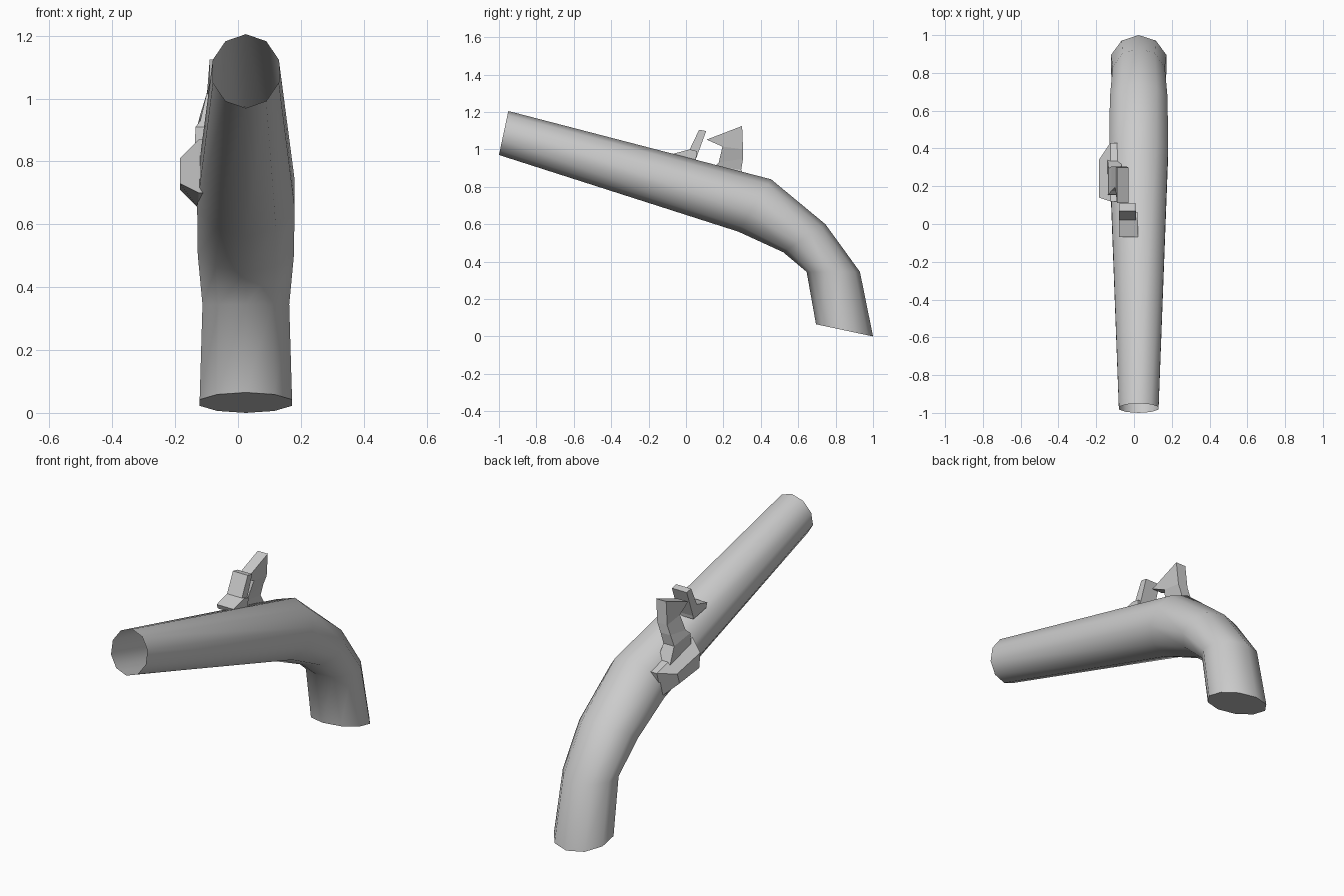
import bpy, bmesh
from math import cos, sin, pi

if "Cube" in bpy.data.objects:
    bpy.data.objects.remove(bpy.data.objects["Cube"])


def finish(name, bm, smooth=False):
    bmesh.ops.recalc_face_normals(bm, faces=bm.faces)
    mesh = bpy.data.meshes.new(name)
    bm.to_mesh(mesh)
    bm.free()
    ob = bpy.data.objects.new(name, mesh)
    bpy.context.collection.objects.link(ob)
    if smooth:
        bpy.ops.object.select_all(action='DESELECT')
        ob.select_set(True)
        bpy.context.view_layer.objects.active = ob
        bpy.ops.object.shade_smooth_by_angle(angle=0.9)
    return ob


def loft(name, rings, cap_start=True, smooth=False):
    """Skin rings of equal point count and cap the ends."""
    bm = bmesh.new()
    vs = [[bm.verts.new(p) for p in ring] for ring in rings]
    n = len(vs[0])
    for a, b in zip(vs, vs[1:]):
        for i in range(n):
            j = (i + 1) % n
            bm.faces.new((a[i], a[j], b[j], b[i]))
    if cap_start:
        bm.faces.new(vs[0])
    bm.faces.new(vs[-1])
    return finish(name, bm, smooth)


# Barrel and curved grip: ten-sided tube, open muzzle, flat butt
CX, SIDES = 0.025, 10


def section(ty, tz, by, bz, half_width):
    ring = []
    for i in range(SIDES):
        t = 2 * pi * i / SIDES
        ring.append((CX + half_width / cos(pi / SIDES) * sin(t),
                     (ty + by) / 2 + (ty - by) / 2 * cos(t),
                     (tz + bz) / 2 + (tz - bz) / 2 * cos(t)))
    return ring


sections = [(-0.95, 1.205, -1.0, 0.97, 0.105),
            (0.455, 0.84, 0.28, 0.56, 0.155),
            (0.745, 0.60, 0.52, 0.45, 0.153),
            (0.93, 0.345, 0.645, 0.345, 0.138),
            (1.0, 0.0, 0.695, 0.065, 0.147)]
loft("barrel_and_grip", [section(*s) for s in sections], cap_start=False, smooth=True)

# Striker plate in front of the hammer: wide foot with a leaning upright
foot = [(-0.07, 0.976), (0.02, 1.0), (0.06, 0.99), (0.05, 0.93), (-0.06, 0.95)]
upright = [(0.02, 1.0), (0.07, 1.105), (0.108, 1.098), (0.05, 0.94)]
loft("striker_foot", [[(x, y, z) for y, z in foot] for x in (-0.08, 0.022)])
loft("striker_upright", [[(x, y, z) for y, z in upright] for x in (-0.08, 0.01)])

# Lock plate on the left side, tapering outwards
inner = [(0.12, 0.87), (0.43, 0.79), (0.39, 0.65), (0.14, 0.70)]
outer = [(0.14, 0.81), (0.34, 0.77), (0.32, 0.71), (0.15, 0.73)]
loft("lock_plate", [[(-0.08, y, z) for y, z in inner],
                    [(-0.125, y, z) for y, z in inner],
                    [(-0.185, y, z) for y, z in outer]])

# Hammer: levels of (front y, front z, rear y, rear z, left x, right x)
levels = [(0.15, 0.80, 0.34, 0.80, -0.14, -0.06),
          (0.155, 0.91, 0.295, 0.89, -0.135, -0.07),
          (0.175, 0.93, 0.305, 0.95, -0.12, -0.06),
          (0.195, 1.015, 0.305, 1.0, -0.10, -0.04),
          (0.11, 1.052, 0.30, 1.125, -0.09, -0.03)]
loft("hammer", [[(l, fy, fz), (r, fy, fz), (r, ry, rz), (l, ry, rz)]
                for fy, fz, ry, rz, l, r in levels])
